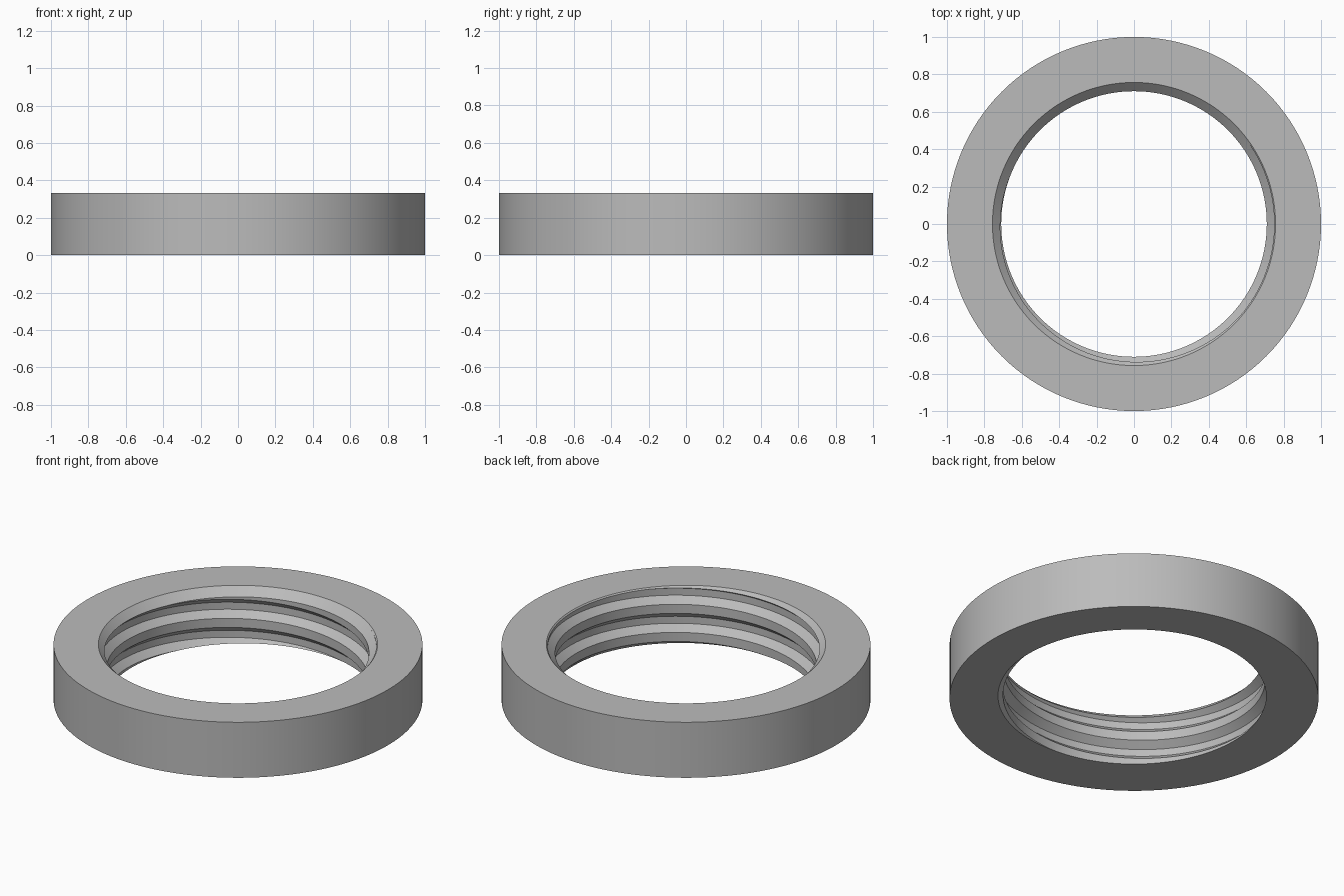
import bpy, bmesh, math

cube = bpy.data.objects.get("Cube")
if cube:
    bpy.data.objects.remove(cube, do_unlink=True)

SEG = 128
HEIGHT = 0.332
OUTER, MINOR, MAJOR = 1.0, 0.71, 0.75
PITCH = 0.168
MARGIN = 0.04
CHAMFER = 0.757

metal = bpy.data.materials.new("plain grey metal")
metal.use_nodes = True
grey = (0.5, 0.5, 0.5, 1.0)
metal.diffuse_color = grey
metal.node_tree.nodes["Principled BSDF"].inputs["Base Color"].default_value = grey


def make_object(name, bm):
    bmesh.ops.recalc_face_normals(bm, faces=bm.faces)
    mesh = bpy.data.meshes.new(name)
    bm.to_mesh(mesh)
    bm.free()
    mesh.materials.append(metal)
    obj = bpy.data.objects.new(name, mesh)
    bpy.context.collection.objects.link(obj)
    return obj


def frustum(name, r_bottom, r_top, z_bottom, z_top):
    bm = bmesh.new()
    bmesh.ops.create_cone(bm, cap_ends=True, segments=SEG, radius1=r_bottom,
                          radius2=r_top, depth=z_top - z_bottom)
    bmesh.ops.translate(bm, verts=bm.verts, vec=(0, 0, (z_bottom + z_top) / 2))
    return make_object(name, bm)


# One turn of the trapezoid thread: crest, upper flank, root, lower flank
STEPS = [(0, MINOR), (0.054, MINOR), (0.09, MAJOR), (0.132, MAJOR), (PITCH, MINOR)]
CREST_AT_ZERO = 0.043  # crest's lower edge at angle zero


def thread_radius(z, angle):
    h = (z - CREST_AT_ZERO - PITCH * angle / math.tau) % PITCH
    for (h0, r0), (h1, r1) in zip(STEPS, STEPS[1:]):
        if h <= h1:
            return r0 + (r1 - r0) * (h - h0) / (h1 - h0)
    return MINOR


def threaded_core(name):
    """Solid screw that cuts the right-handed internal thread."""
    low, high = -MARGIN, HEIGHT + MARGIN
    bm = bmesh.new()
    columns = []
    for i in range(SEG):
        a = math.tau * i / SEG
        column = []
        for turn in range(-3, 5):
            for h, _ in STEPS[:-1]:
                z = CREST_AT_ZERO + PITCH * (turn + i / SEG) + h
                z = min(max(z, low), high)
                r = thread_radius(z, a)
                column.append(bm.verts.new((r * math.cos(a), r * math.sin(a), z)))
        columns.append(column)
    for i in range(SEG):
        here, there = columns[i], columns[(i + 1) % SEG]
        shift = 4 if i == SEG - 1 else 0  # the helix climbs one pitch per turn
        for k in range(len(here) - 1 - shift):
            bm.faces.new((here[k], there[k + shift], there[k + 1 + shift], here[k + 1]))
    bmesh.ops.remove_doubles(bm, verts=bm.verts, dist=1e-6)
    bmesh.ops.dissolve_degenerate(bm, dist=1e-6, edges=bm.edges)
    loose = [v for v in bm.verts if not v.link_faces]
    bmesh.ops.delete(bm, geom=loose, context='VERTS')
    border = [e for e in bm.edges if e.is_boundary]
    bmesh.ops.holes_fill(bm, edges=border, sides=0)
    bmesh.ops.triangulate(bm, faces=bm.faces)
    return make_object(name, bm)


# Ring body, then the thread and the top chamfer cut out of it
ring = frustum("threaded_ring", OUTER, OUTER, 0, HEIGHT)
core = threaded_core("thread_cutter")
lead_in = frustum("chamfer_cutter", CHAMFER - 0.1, CHAMFER + MARGIN,
                  HEIGHT - 0.1, HEIGHT + MARGIN)

bpy.ops.object.select_all(action='DESELECT')
bpy.context.view_layer.objects.active = ring
ring.select_set(True)
for cutter in (core, lead_in):
    cut = ring.modifiers.new(cutter.name, 'BOOLEAN')
    cut.operation = 'DIFFERENCE'
    cut.solver = 'EXACT'
    cut.object = cutter
    bpy.ops.object.modifier_apply(modifier=cut.name)
    bpy.data.objects.remove(cutter, do_unlink=True)

bpy.ops.object.shade_smooth_by_angle(angle=math.radians(30))
